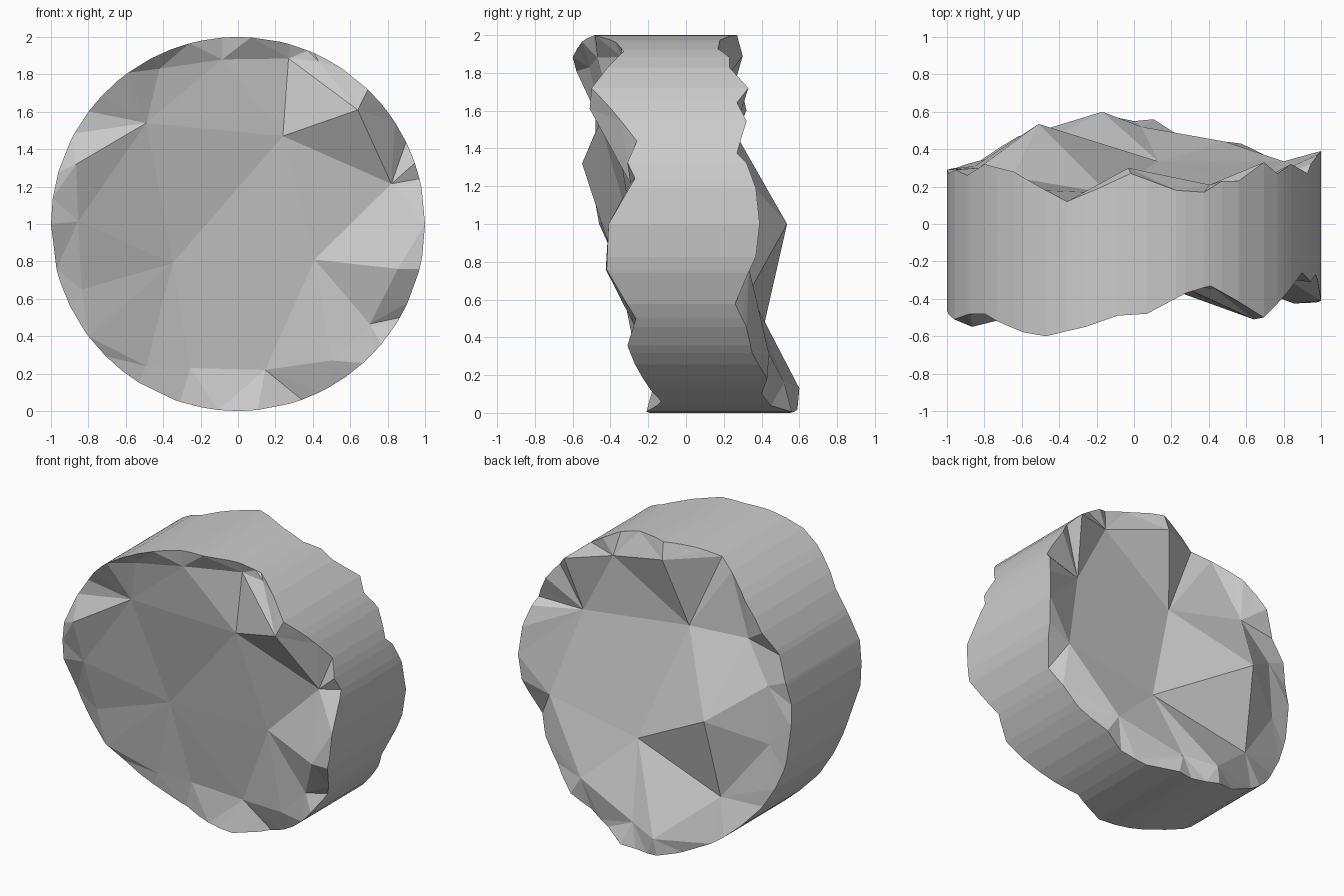
import bpy, bmesh
from math import sin, cos, radians
from mathutils import Vector
from mathutils.geometry import delaunay_2d_cdt

# Uneven rims: (angle in degrees, depth y) around the disc
FRONT_RIM = [(0, -.41), (14, -.27), (19, -.31), (26, -.26), (37, -.39), (46, -.50),
             (66, -.33), (74, -.37), (86, -.48), (95, -.49), (105, -.55), (118, -.60),
             (126, -.58), (137, -.52), (143, -.48), (151, -.48), (164, -.51), (180, -.46),
             (194, -.35), (206, -.31), (217, -.285), (225, -.22), (238, -.16), (252, -.12),
             (264, -.17), (276, -.21), (290, -.13), (299, -.19), (312, -.27), (320, -.31),
             (330, -.265), (346, -.42)]
BACK_RIM = [(0, .39), (11, .37), (19, .32), (22, .27), (33, .32), (40, .27), (46, .33),
            (56, .23), (62, .23), (68, .17), (77, .18), (91, .27), (101, .19), (111, .12),
            (130, .28), (143, .32), (153, .26), (163, .29), (172, .27), (180, .29),
            (198, .30), (215, .34), (232, .47), (250, .53), (259, .59), (270, .55),
            (276, .56), (286, .45), (296, .40), (305, .43), (317, .35), (327, .32),
            (335, .26), (345, .33), (350, .37)]

# Inner facet corners: (x, y, height above the disc centre)
FRONT_INNER = [(-.35, -.24, -.21), (.41, -.26, -.19), (.24, -.365, .47), (-.49, -.455, .54),
               (.64, -.51, .61), (.82, -.295, .215), (.27, -.34, .885), (-.865, -.55, .32),
               (-.855, -.45, .015), (-.835, -.335, -.35), (-.42, -.51, .83), (-.085, -.47, .88),
               (.145, -.15, -.78), (-.255, -.137, -.77), (-.49, -.17, -.76),
               (.705, -.275, -.535), (.855, -.425, -.24), (.50, -.25, -.73), (.43, -.345, .87)]
BACK_INNER = [(-.51, .535, 0), (.13, .335, -.36), (-.55, .41, -.55), (-.14, .165, .42),
              (.63, .21, .34), (.80, .335, -.24), (.405, .21, .77), (-.65, .25, .5),
              (-.17, .60, -.87), (-.03, .30, .89), (-.83, .30, .24), (.49, .44, -.69),
              (.04, .52, -.84), (-.85, .31, -.15)]


def depth(rim, angle):
    pts = rim + [(360, rim[0][1])]
    for (a0, y0), (a1, y1) in zip(pts, pts[1:]):
        if a0 <= angle <= a1:
            return y0 + (y1 - y0) * (angle - a0) / (a1 - a0)


angles = sorted({a for a, _ in FRONT_RIM + BACK_RIM})
bm = bmesh.new()


def faceted_side(rim, inner, ridges):
    pts = [(cos(radians(a)), depth(rim, a), sin(radians(a))) for a in angles] + inner
    verts = [bm.verts.new((x, y, z + 1)) for x, y, z in pts]
    flat = [Vector((x, z)) for x, _, z in pts]
    n = len(angles)
    edges = [(i, (i + 1) % n) for i in range(n)] + [(n + a, n + b) for a, b in ridges]
    out = delaunay_2d_cdt(flat, edges, [], 1, 1e-6)
    for tri in out[2]:
        bm.faces.new([verts[out[3][i][0]] for i in tri])
    return verts[:n]


# Two broken faces joined by the straight outer wall
front = faceted_side(FRONT_RIM, FRONT_INNER, [(6, 4), (18, 4), (3, 7)])
back = faceted_side(BACK_RIM, BACK_INNER, [(0, 7), (0, 2), (1, 5)])
for i in range(len(angles)):
    j = (i + 1) % len(angles)
    bm.faces.new((front[i], front[j], back[j], back[i]))

bmesh.ops.recalc_face_normals(bm, faces=bm.faces)
mesh = bpy.data.meshes.new("broken_column_drum")
bm.to_mesh(mesh)
bm.free()
bpy.context.collection.objects.link(bpy.data.objects.new("broken_column_drum", mesh))
